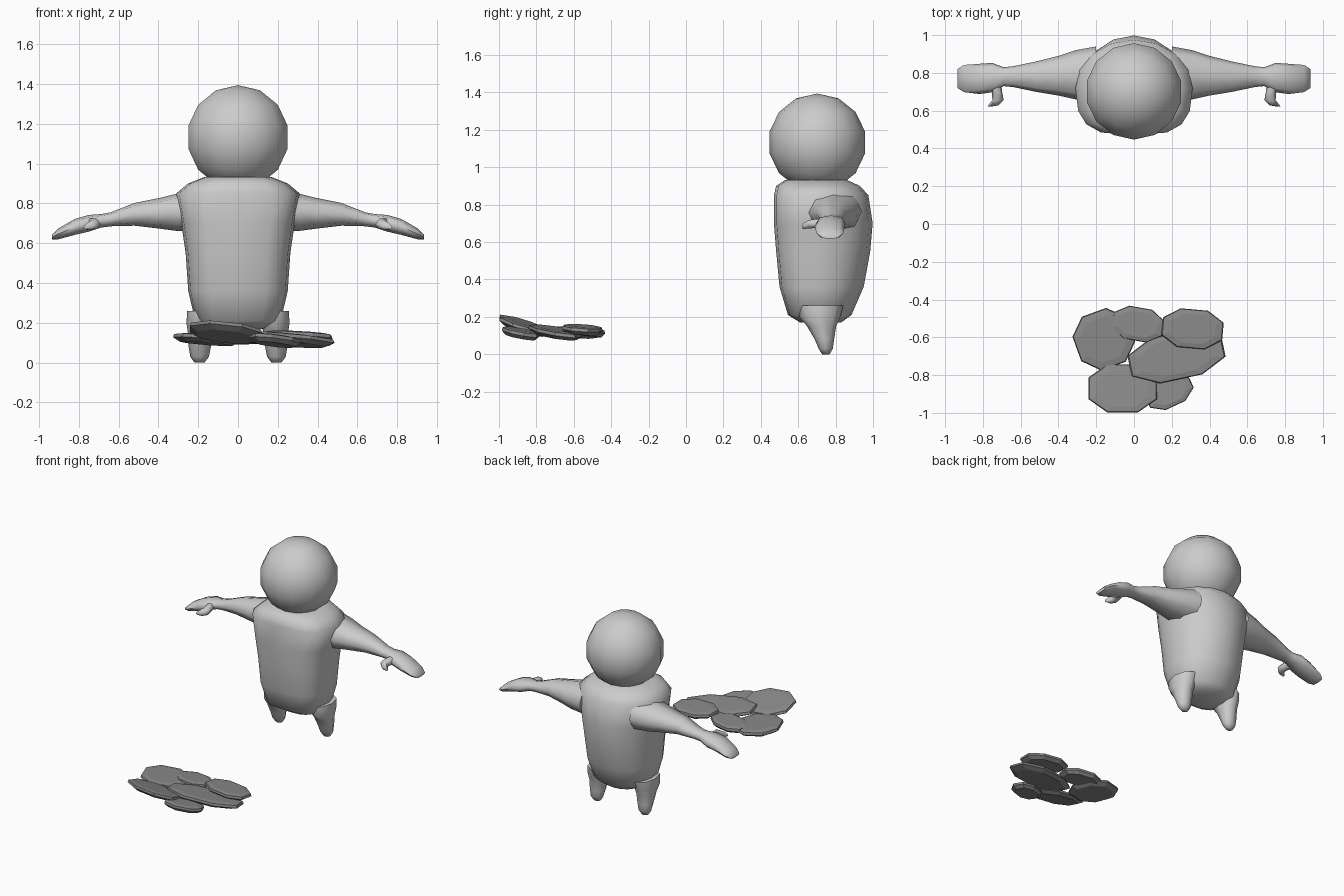
import bpy, bmesh, math
from mathutils import Vector, Matrix

if "Cube" in bpy.data.objects:
    bpy.data.objects.remove(bpy.data.objects["Cube"])


def material(name, v):
    m = bpy.data.materials.new(name)
    m.diffuse_color = (v, v, v, 1)
    m.use_nodes = True
    m.node_tree.nodes["Principled BSDF"].inputs["Base Color"].default_value = m.diffuse_color
    return m


PALE = material("pale grey", 0.60)
DARK = material("dark grey", 0.25)


def finish(name, bm, mat, angle=None):
    bmesh.ops.recalc_face_normals(bm, faces=bm.faces)
    me = bpy.data.meshes.new(name)
    bm.to_mesh(me)
    bm.free()
    me.materials.append(mat)
    ob = bpy.data.objects.new(name, me)
    bpy.context.collection.objects.link(ob)
    if angle:
        bpy.ops.object.select_all(action='DESELECT')
        ob.select_set(True)
        bpy.context.view_layer.objects.active = ob
        bpy.ops.object.shade_smooth_by_angle(angle=math.radians(angle))
    return ob


def loft(name, rings, mat, angle=70, sides=(1,)):
    """Skin a list of point rings, cap both ends, and mirror in x if asked."""
    for s in sides:
        bm = bmesh.new()
        loops = [[bm.verts.new((p[0] * s, p[1], p[2])) for p in r] for r in rings]
        n = len(loops[0])
        for a, b in zip(loops, loops[1:]):
            for i in range(n):
                bm.faces.new((a[i], a[(i + 1) % n], b[(i + 1) % n], b[i]))
        bm.faces.new(loops[0])
        bm.faces.new(loops[-1])
        prefix = "" if len(sides) == 1 else ("right_" if s > 0 else "left_")
        finish(prefix + name, bm, mat, angle)


def oval(n, power=1.0, turn=0.0):
    out = []
    for i in range(n):
        a = math.tau * i / n + turn
        c, s = math.cos(a), math.sin(a)
        out.append((math.copysign(abs(c) ** power, c), math.copysign(abs(s) ** power, s)))
    return out


# head
bm = bmesh.new()
bmesh.ops.create_uvsphere(bm, u_segments=14, v_segments=7, radius=0.262)
bmesh.ops.translate(bm, verts=bm.verts, vec=(0, 0.702, 1.132))
finish("head", bm, PALE, 80)

# torso: z, half width, front y, back y; flat-fronted, rounded at the back
torso = [(0.17, 0.13, 0.61, 0.83), (0.21, 0.215, 0.545, 0.885), (0.36, 0.25, 0.50, 0.95),
         (0.55, 0.263, 0.482, 0.985), (0.70, 0.285, 0.47, 0.998), (0.85, 0.31, 0.47, 0.975),
         (0.90, 0.25, 0.482, 0.93), (0.932, 0.17, 0.53, 0.86)]
rings = []
for z, w, f, b in torso:
    mid = 0.72
    rings.append([(w * x, mid + (y * (b - mid) if y > 0 else y * (mid - f)), z)
                  if y > 0 else
                  (w * math.copysign(abs(x) ** 0.6, x), mid + math.copysign(abs(y) ** 0.75, y) * (mid - f), z)
                  for x, y in oval(16)])
loft("torso", rings, PALE)

# arms with mitten hands: x, y centre, z centre, half depth, half height
arm = [(0.20, 0.79, 0.765, 0.15, 0.11), (0.31, 0.79, 0.755, 0.13, 0.093),
       (0.40, 0.785, 0.75, 0.105, 0.076), (0.52, 0.78, 0.745, 0.08, 0.057),
       (0.64, 0.78, 0.72, 0.055, 0.035), (0.69, 0.78, 0.712, 0.05, 0.034),
       (0.75, 0.775, 0.70, 0.078, 0.042), (0.82, 0.768, 0.682, 0.08, 0.04),
       (0.90, 0.77, 0.648, 0.072, 0.028), (0.935, 0.77, 0.63, 0.05, 0.012)]
loft("arm", [[(x, cy + d * u, cz + h * v) for u, v in oval(8, 0.85)]
             for x, cy, cz, d, h in arm], PALE, sides=(1, -1))

# thumbs: x, y, z, half width, half height
thumb = [(0.745, 0.76, 0.70, 0.04, 0.03), (0.725, 0.70, 0.70, 0.027, 0.028),
         (0.72, 0.655, 0.695, 0.03, 0.026), (0.745, 0.628, 0.685, 0.027, 0.018),
         (0.765, 0.622, 0.68, 0.01, 0.01)]
loft("thumb", [[(x + w * u, y, z + h * v) for u, v in oval(6)]
               for x, y, z, w, h in thumb], PALE, sides=(1, -1))

# legs tapering into pointed feet: z, x centre, y centre, half width, half depth
leg = [(0.26, 0.18, 0.72, 0.075, 0.12), (0.20, 0.187, 0.715, 0.072, 0.11),
       (0.15, 0.19, 0.725, 0.062, 0.078), (0.08, 0.192, 0.74, 0.056, 0.052),
       (0.03, 0.193, 0.747, 0.047, 0.038), (0.0, 0.193, 0.748, 0.025, 0.02)]
loft("leg", [[(cx + w * u, cy + d * v, z) for u, v in oval(8)]
             for z, cx, cy, w, d in leg], PALE, sides=(1, -1))

# stepping slabs: centre, half length, half width, heading, x slope, y slope
slabs = [((0.31, -0.555, 0.135), 0.165, 0.105, -5, -0.06, -0.07),
         ((0.225, -0.70, 0.12), 0.26, 0.125, 12, -0.06, -0.13),
         ((-0.06, -0.87, 0.155), 0.185, 0.13, 0, -0.10, -0.30),
         ((0.185, -0.885, 0.115), 0.13, 0.085, 25, -0.08, -0.15),
         ((-0.16, -0.61, 0.12), 0.155, 0.155, 20, -0.08, -0.05),
         ((0.02, -0.53, 0.12), 0.14, 0.09, -10, 0.02, -0.05)]
for k, (c, a, b, heading, sx, sy) in enumerate(slabs):
    rot = Matrix.Rotation(math.radians(heading), 3, 'Z')
    rings = []
    for scale, dz in ((0.80, -0.025), (1.0, -0.005), (0.97, 0.012), (0.75, 0.018)):
        ring = []
        for u, v in oval(8, 0.9, 0.39):
            p = rot @ Vector((a * 1.05 * scale * u, b * 1.05 * scale * v, 0))
            ring.append((c[0] + p.x, c[1] + p.y, c[2] + dz + sx * p.x + sy * p.y))
        rings.append(ring)
    loft("slab_%d" % (k + 1), rings, DARK, angle=None)
